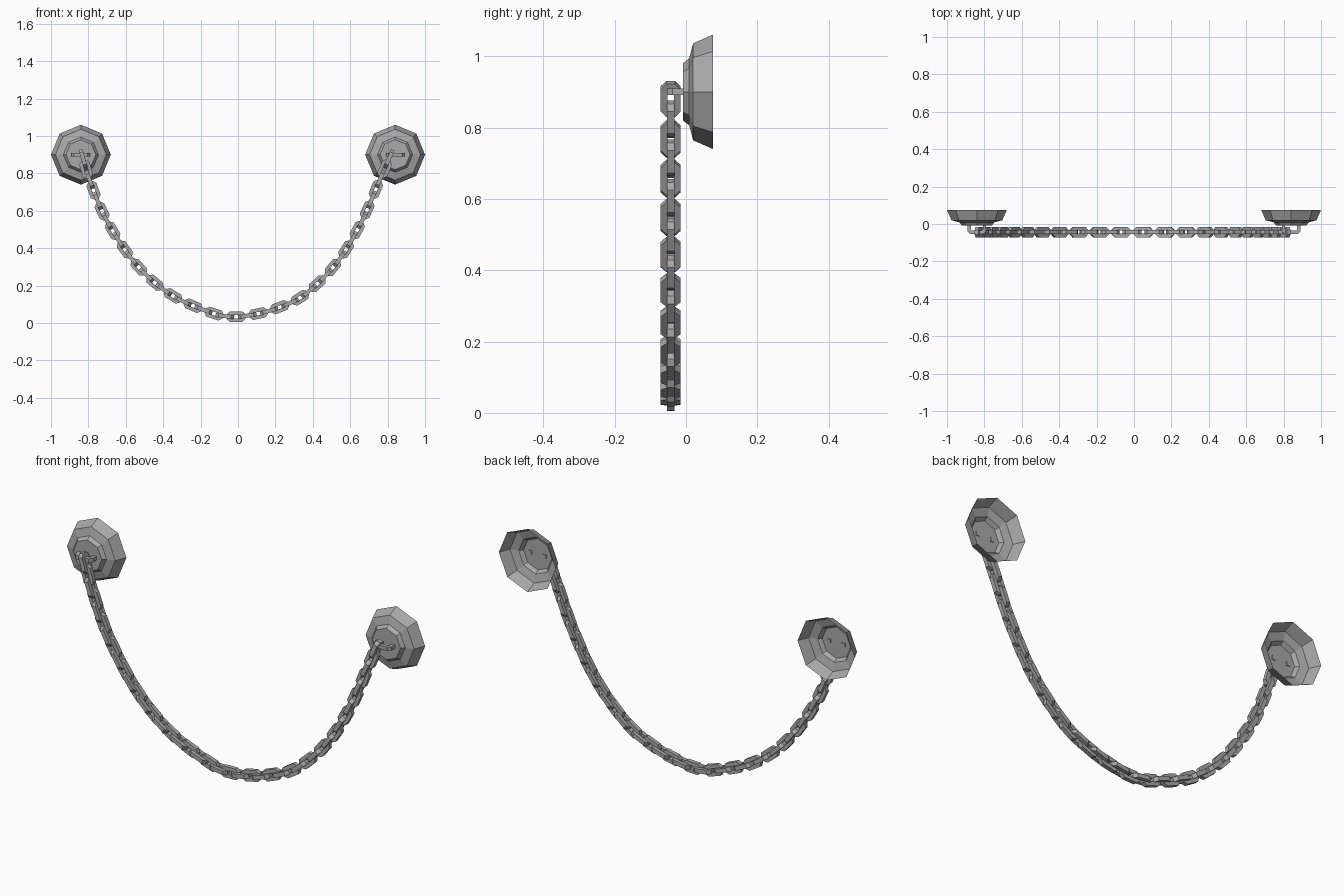
import bpy, bmesh, math
from mathutils import Vector, Matrix

cube = bpy.data.objects.get("Cube")
if cube:
    bpy.data.objects.remove(cube, do_unlink=True)

steel = bpy.data.materials.new("grey_steel")
steel.use_nodes = True
GREY = (0.4, 0.4, 0.4, 1)
steel.diffuse_color = GREY
steel.node_tree.nodes["Principled BSDF"].inputs["Base Color"].default_value = GREY

CHAIN_Y = -0.043


def make_mesh(name, bm):
    mesh = bpy.data.meshes.new(name)
    bm.to_mesh(mesh)
    bm.free()
    mesh.materials.append(steel)
    return mesh


def place(name, mesh, matrix):
    ob = bpy.data.objects.new(name, mesh)
    ob.matrix_world = matrix
    bpy.context.scene.collection.objects.link(ob)
    return ob


def band(name, outer, inner, thick, closed):
    """Square bar following two matching outlines in the local XY plane."""
    bm = bmesh.new()
    h = thick / 2
    rings = [[bm.verts.new(p) for p in
              ((*o, -h), (*o, h), (*i, h), (*i, -h))]
             for o, i in zip(outer, inner)]
    n = len(rings)
    for k in range(n if closed else n - 1):
        a, b = rings[k], rings[(k + 1) % n]
        for j in range(4):
            m = (j + 1) % 4
            bm.faces.new((a[j], a[m], b[m], b[j]))
    if not closed:
        bm.faces.new(rings[0])
        bm.faces.new(rings[-1])
    bmesh.ops.recalc_face_normals(bm, faces=bm.faces)
    return make_mesh(name, bm)


def chamfered(half_l, half_w, cut):
    """Rectangle outline with its four corners cut off."""
    a, b = half_l - cut, half_w - cut
    return [(half_l, -b), (half_l, b), (a, half_w), (-a, half_w),
            (-half_l, b), (-half_l, -b), (-a, -half_w), (a, -half_w)]


# Wall plate: open-backed octagonal shell, stepped towards the front
def wall_plate_mesh():
    bm = bmesh.new()
    rings = []
    for r, y in ((0.16, 0.075), (0.136, 0.02), (0.094, 0.009), (0.08, -0.009)):
        rings.append([bm.verts.new((r * math.cos(k * math.pi / 4), y,
                                    r * math.sin(k * math.pi / 4)))
                      for k in range(8)])
    for a, b in zip(rings, rings[1:]):
        for k in range(8):
            m = (k + 1) % 8
            bm.faces.new((a[k], a[m], b[m], b[k]))
    bm.faces.new(rings[-1])
    bmesh.ops.recalc_face_normals(bm, faces=bm.faces)
    bm.normal_update()
    if rings[-1][0].link_faces and max(bm.faces, key=lambda f: f.calc_area()).normal.y > 0.9:
        bmesh.ops.reverse_faces(bm, faces=bm.faces)
    return make_mesh("wall_plate", bm)


plate = wall_plate_mesh()

# Staple: horizontal bar with cut corners and two legs into the plate
half_outer = [(0.05, -0.005), (0.05, -0.038), (0.036, -0.053)]
half_inner = [(0.032, -0.005), (0.032, -0.03), (0.027, -0.034)]
mirror = lambda pts: pts + [(-x, y) for x, y in reversed(pts)]
staple = band("staple", mirror(half_outer), mirror(half_inner), 0.019, False)

for side, x in (("left", 0.84), ("right", -0.84)):
    at = Matrix.Translation((x, 0, 0.9))
    place(side + "_wall_plate", plate, at)
    place(side + "_staple", staple, at)

# Chain link shared by the whole chain
link = band("chain_link", chamfered(0.05, 0.028, 0.016),
            chamfered(0.03, 0.009, 0.004), 0.021, True)

# Hanging path of the chain, smoothed between a few points
path = [(-0.828, 0.88), (-0.795, 0.77), (-0.7, 0.545), (-0.543, 0.313),
        (-0.36, 0.153), (-0.15, 0.058), (-0.034, 0.034), (0.08, 0.045),
        (0.21, 0.08), (0.36, 0.155), (0.53, 0.325), (0.66, 0.54),
        (0.76, 0.77), (0.808, 0.88)]
pts = [Vector((x, CHAIN_Y, z)) for x, z in path]
pts = [2 * pts[0] - pts[1]] + pts + [2 * pts[-1] - pts[-2]]
fine = []
for p0, p1, p2, p3 in zip(pts, pts[1:], pts[2:], pts[3:]):
    for s in range(20):
        t = s / 20
        fine.append(0.5 * (2 * p1 + (p2 - p0) * t
                           + (2 * p0 - 5 * p1 + 4 * p2 - p3) * t ** 2
                           + (3 * p1 - p0 - 3 * p2 + p3) * t ** 3))
fine.append(pts[-2])
dist = [0.0]
for a, b in zip(fine, fine[1:]):
    dist.append(dist[-1] + (b - a).length)


def along(d):
    for k in range(len(fine) - 1):
        if d <= dist[k + 1]:
            f = (d - dist[k]) / (dist[k + 1] - dist[k])
            return fine[k].lerp(fine[k + 1], f), (fine[k + 1] - fine[k]).normalized()
    return fine[-1], (fine[-1] - fine[-2]).normalized()


# Links alternate between lying across and facing the front
COUNT = 43
depth = Vector((0, 1, 0))
for n in range(COUNT):
    pos, tangent = along(dist[-1] * n / (COUNT - 1))
    wide = depth if n % 2 == 0 else depth.cross(tangent)
    normal = tangent.cross(wide)
    rot = Matrix((tangent, wide, normal)).transposed().to_4x4()
    place(f"chain_link_{n + 1}", link, Matrix.Translation(pos) @ rot)
